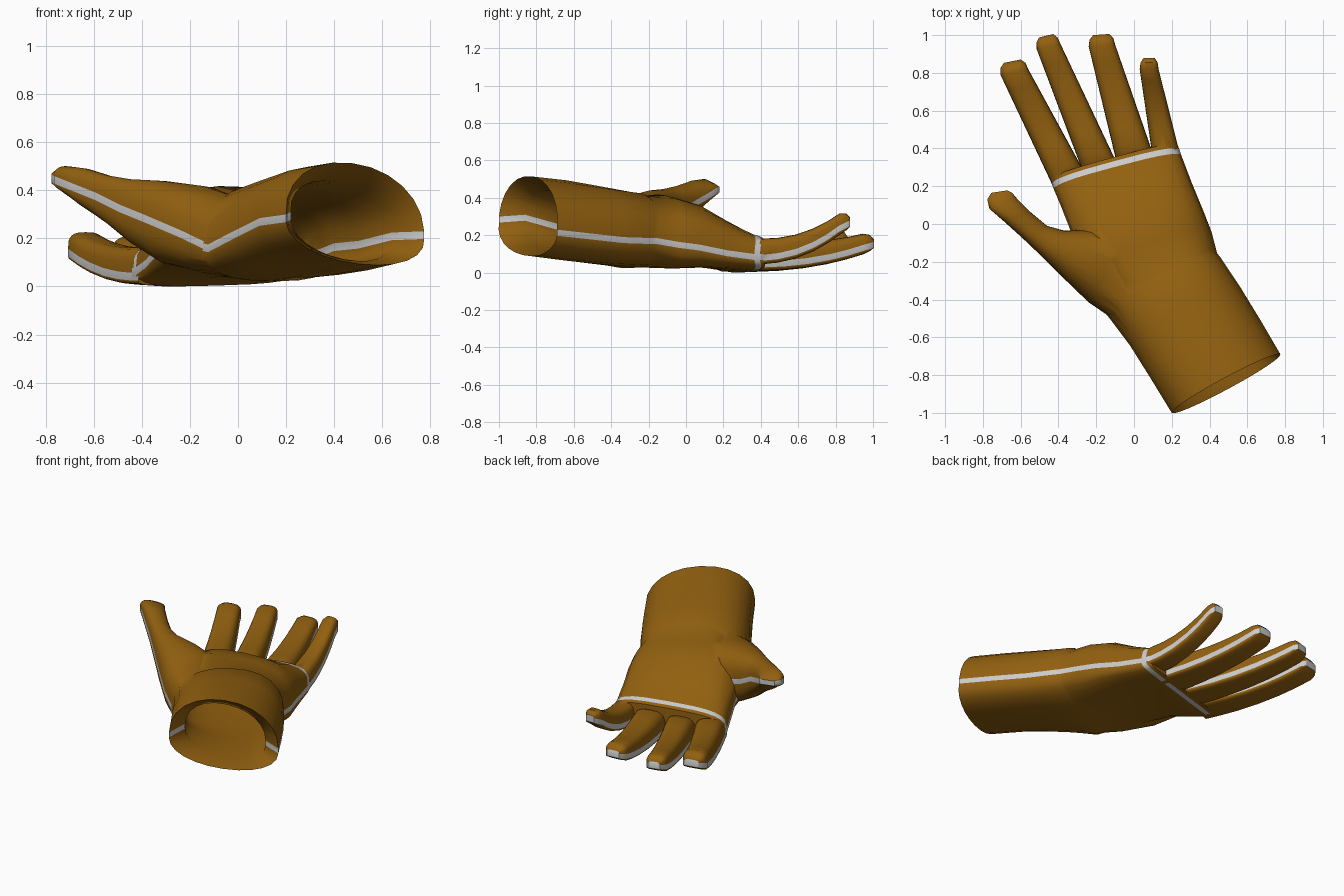
import bpy, bmesh, math
from mathutils import Vector

if "Cube" in bpy.data.objects:
    bpy.data.objects.remove(bpy.data.objects["Cube"])

N = 12      # segments across each half of a cross-section
W = 0.016   # half width of the grey seam


def material(name, colour):
    m = bpy.data.materials.new(name)
    m.diffuse_color = (*colour, 1)
    m.use_nodes = True
    m.node_tree.nodes["Principled BSDF"].inputs["Base Color"].default_value = m.diffuse_color
    return m


MATS = [material("brown_leather", (0.29, 0.118, 0.005)),
        material("grey_seam", (0.6, 0.6, 0.6)),
        material("opening", (0, 0, 0))]


def ring(L, R, top, bottom, p, bt=0.0, bb=0.0):
    """Cross-section: upper half from R to L, then lower half from L to R."""
    L, R = Vector(L), Vector(R)
    c, h = (L + R) / 2, (R - L) / 2
    fwd = Vector((-h.y, h.x, 0)).normalized()
    pts = []
    for sign, height, bulge in ((1, top - c.z, bt), (-1, c.z - bottom, bb)):
        half = []
        for k in range(N + 1):
            a = math.pi * k / N
            ca, sa = math.cos(a), max(math.sin(a), 0.0)
            x = math.copysign(abs(ca) ** p, ca)
            z = W + max(height - W, 0) * (sa ** p if 0 < k < N else 0)
            half.append(c + h * x + fwd * bulge * sa + Vector((0, 0, sign * z)))
        pts += half if sign > 0 else half[::-1]
    return pts


def loft(name, rings, band=None, start_mat=0, end_mat=1):
    """Skin the rings; the narrow side faces become the grey seam."""
    bm = bmesh.new()
    rows = [[bm.verts.new(v) for v in r] for r in rings]
    n = len(rows[0])
    for i in range(len(rows) - 1):
        for j in range(n):
            k = (j + 1) % n
            f = bm.faces.new((rows[i][j], rows[i][k], rows[i + 1][k], rows[i + 1][j]))
            f.material_index = 1 if (j in (N, n - 1) or i == band) else 0
    for row, mat in ((rows[0], start_mat), (rows[-1], end_mat)):
        for j in range(N):
            f = bm.faces.new((row[j], row[j + 1], row[n - 2 - j], row[n - 1 - j]))
            f.material_index = mat
    bmesh.ops.recalc_face_normals(bm, faces=bm.faces)
    me = bpy.data.meshes.new(name)
    bm.to_mesh(me)
    bm.free()
    for m in MATS:
        me.materials.append(m)
    ob = bpy.data.objects.new(name, me)
    bpy.context.collection.objects.link(ob)
    return ob


# Cuff and palm: left seam, right seam, top, bottom, roundness, forward bulge above / below
body = [
    ((.20, -1.0, .29), (.775, -.69, .22), .52, .10, .95, .03, -.03),
    ((.09, -.82, .275), (.67, -.51, .20), .50, .075, .92, .03, -.01),
    ((-.02, -.645, .22), (.56, -.33, .18), .465, .05, .88, .05, .02),
    ((-.125, -.505, .165), (.46, -.18, .175), .435, .03, .85, .07, .05),
    ((-.145, -.48, .17), (.44, -.155, .175), .415, .035, .85, .07, .05),
    ((-.28, -.29, .21), (.41, -.04, .155), .42, .035, .75, .06, .05),
    ((-.33, -.05, .16), (.365, .075, .14), .37, .035, .72, .05, .05),
    ((-.385, .09, .10), (.305, .22, .11), .29, .022, .68, .03, .04),
    ((-.425, .185, .07), (.25, .365, .09), .215, .01, .62, .03, .03),
    ((-.436, .212, .068), (.24, .395, .09), .205, .01, .62, .03, .03),
    ((-.443, .232, .066), (.232, .415, .09), .195, .014, .62, .03, .03),
]
glove = loft("glove", [ring(*r) for r in body], band=8, start_mat=2, end_mat=0)

# Inner lining: turned-in hem, then a wall running up into the palm
inner = [
    body[0],
    ((.22, -.86, .30), (.64, -.63, .215), .44, .12, .95, .03, -.02),
    ((.04, -.61, .23), (.50, -.365, .18), .41, .085, .9, .05, .02),
    ((-.06, -.47, .18), (.40, -.21, .17), .38, .07, .85, .06, .05),
    ((-.20, -.25, .20), (.35, -.06, .15), .37, .08, .8, .05, .05),
    ((-.27, -.03, .15), (.31, .06, .135), .32, .075, .75, .05, .05),
    ((-.33, .09, .11), (.25, .20, .11), .24, .065, .7, .03, .04),
]
lining = loft("lining", [ring(*r) for r in inner], start_mat=2, end_mat=0)

# Thumb: outer seam, inner seam, top, bottom
thumb = [
    ((-.115, -.50, .165), (.05, -.25, .20), .385, .08),
    ((-.24, -.415, .225), (-.06, -.07, .23), .425, .07),
    ((-.38, -.28, .285), (-.22, -.03, .25), .445, .10),
    ((-.49, -.17, .33), (-.37, -.035, .29), .45, .18),
    ((-.59, -.075, .38), (-.46, -.01, .34), .465, .26),
    ((-.69, .015, .42), (-.55, .065, .385), .495, .33),
    ((-.765, .08, .45), (-.62, .135, .425), .505, .395),
    ((-.777, .13, .455), (-.645, .165, .445), .485, .42),
    ((-.755, .165, .455), (-.67, .178, .45), .468, .436),
]
parts = [loft("thumb", [ring(*r, .85) for r in thumb])]


def finger(name, bl, br, tl, tr, z0, z1, t0, t1):
    rings = []
    for s in (0, .12, .3, .5, .7, .86, 1):
        l, r = Vector(bl).lerp(Vector(tl), s), Vector(br).lerp(Vector(tr), s)
        z = z0 + (z1 - z0) * s ** 2.3 * .85
        t = (t0 + (t1 - t0) * s) * (.75 if s == 0 else 1)
        rings.append(ring((*l, z), (*r, z), z + t, z - .035, .65))
    # rounded tip
    c, h = (l + r) / 2, (r - l) / 2
    f = Vector((-h.y, h.x)).normalized()
    for d, k, t, b in ((.035, .9, t1 * .8, .028), (.058, .6, W + .014, W)):
        q = c + f * d
        zz = z + (z1 - z) * d / .058
        rings.append(ring((*(q - h * k), zz), (*(q + h * k), zz), zz + t, zz - b, .65))
    return loft(name, rings)


parts += [
    finger("index_finger", (-.415, .17), (-.26, .27), (-.707, .79), (-.56, .82),
           .047, .165, .13, .085),
    finger("middle_finger", (-.272, .28), (-.085, .31), (-.515, .925), (-.39, .955),
           .045, .155, .13, .075),
    finger("ring_finger", (-.088, .31), (.11, .345), (-.24, .94), (-.10, .95),
           .05, .155, .13, .075),
    finger("little_finger", (.10, .345), (.247, .355), (.03, .82), (.13, .82),
           .085, .27, .105, .08),
]

# Weld the digits onto the palm
bpy.context.view_layer.objects.active = glove
for part in parts:
    mod = glove.modifiers.new("join_" + part.name, 'BOOLEAN')
    mod.operation = 'UNION'
    mod.solver = 'EXACT'
    mod.object = part
    bpy.ops.object.modifier_apply(modifier=mod.name)
    bpy.data.objects.remove(part)

# Open the cuff and rest the glove on the ground
low = min(v.co.z for v in glove.data.vertices)
for ob in (glove, lining):
    bm = bmesh.new()
    bm.from_mesh(ob.data)
    bmesh.ops.delete(bm, geom=[f for f in bm.faces if f.material_index == 2], context='FACES')
    bmesh.ops.translate(bm, verts=bm.verts, vec=(0, 0, -low))
    if ob is lining:
        bmesh.ops.reverse_faces(bm, faces=bm.faces)
    bm.to_mesh(ob.data)
    bm.free()
    bpy.ops.object.select_all(action='DESELECT')
    ob.select_set(True)
    bpy.context.view_layer.objects.active = ob
    bpy.ops.object.shade_smooth_by_angle(angle=math.radians(45))
